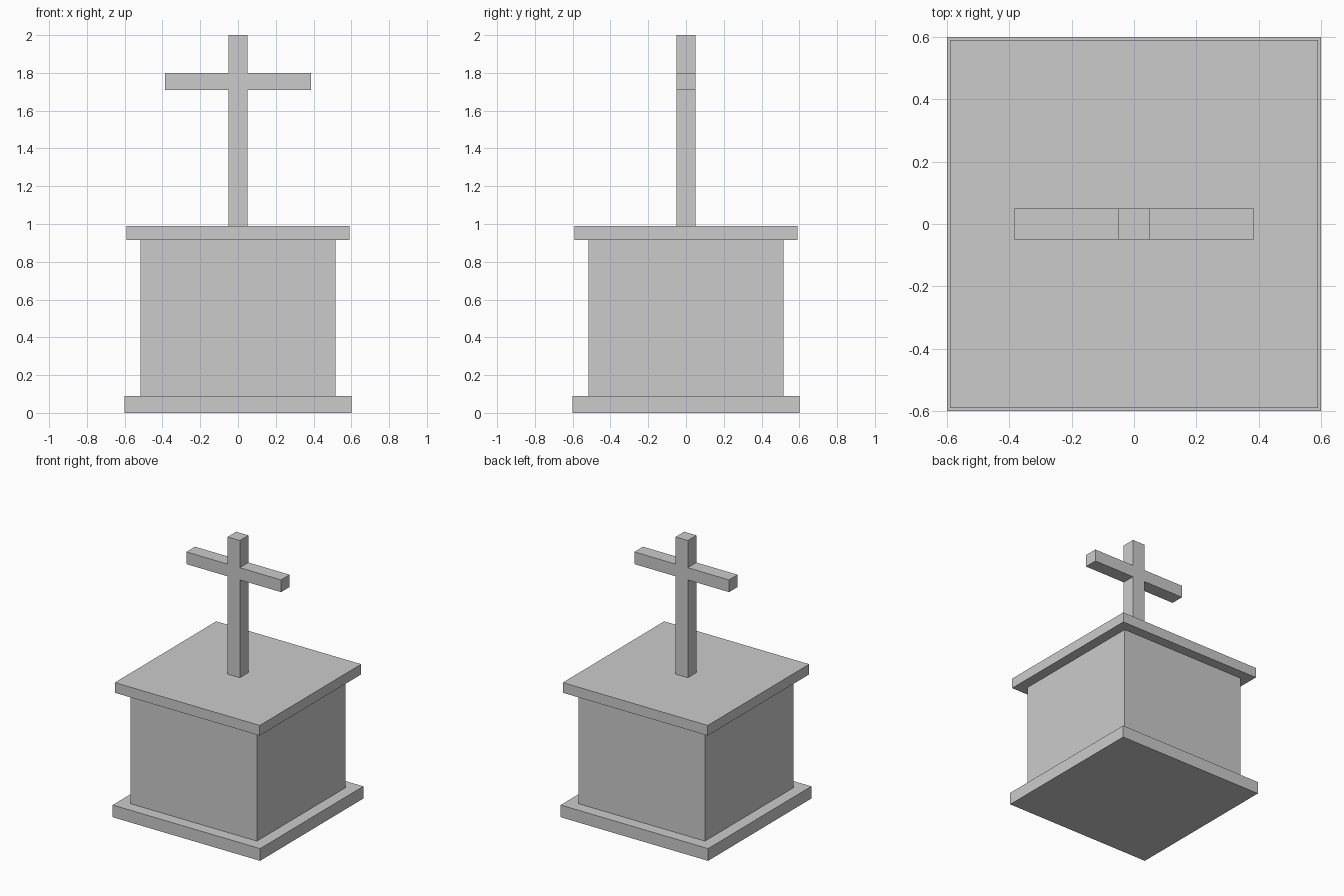
import bpy
import bmesh

if "Cube" in bpy.data.objects:
    bpy.data.objects.remove(bpy.data.objects["Cube"])


def make_object(name, bm):
    bmesh.ops.recalc_face_normals(bm, faces=bm.faces)
    mesh = bpy.data.meshes.new(name)
    bm.to_mesh(mesh)
    bm.free()
    obj = bpy.data.objects.new(name, mesh)
    bpy.context.collection.objects.link(obj)
    return obj


def square_block(name, half, z0, z1):
    bm = bmesh.new()
    bmesh.ops.create_cube(bm, size=1)
    bmesh.ops.scale(bm, vec=(2 * half, 2 * half, z1 - z0), verts=bm.verts)
    bmesh.ops.translate(bm, vec=(0, 0, (z0 + z1) / 2), verts=bm.verts)
    return make_object(name, bm)


# Stepped pedestal: plinth, body and overhanging cap
square_block("plinth", 0.6, 0.0, 0.09)
square_block("pedestal_body", 0.515, 0.09, 0.915)
square_block("pedestal_cap", 0.59, 0.915, 0.99)

# Cross: one half of the outline, mirrored, then extruded front to back
POST, ARM, DEPTH = 0.05, 0.386, 0.1
half = [(POST, 0.99), (POST, 1.71), (ARM, 1.71),
        (ARM, 1.80), (POST, 1.80), (POST, 2.0)]
outline = half + [(-x, z) for x, z in reversed(half)]
bm = bmesh.new()
face = bm.faces.new([bm.verts.new((x, -DEPTH / 2, z)) for x, z in outline])
extruded = bmesh.ops.extrude_face_region(bm, geom=[face], use_keep_orig=True)
bmesh.ops.translate(bm, vec=(0, DEPTH, 0),
                    verts=[g for g in extruded["geom"]
                           if isinstance(g, bmesh.types.BMVert)])
make_object("cross", bm)
